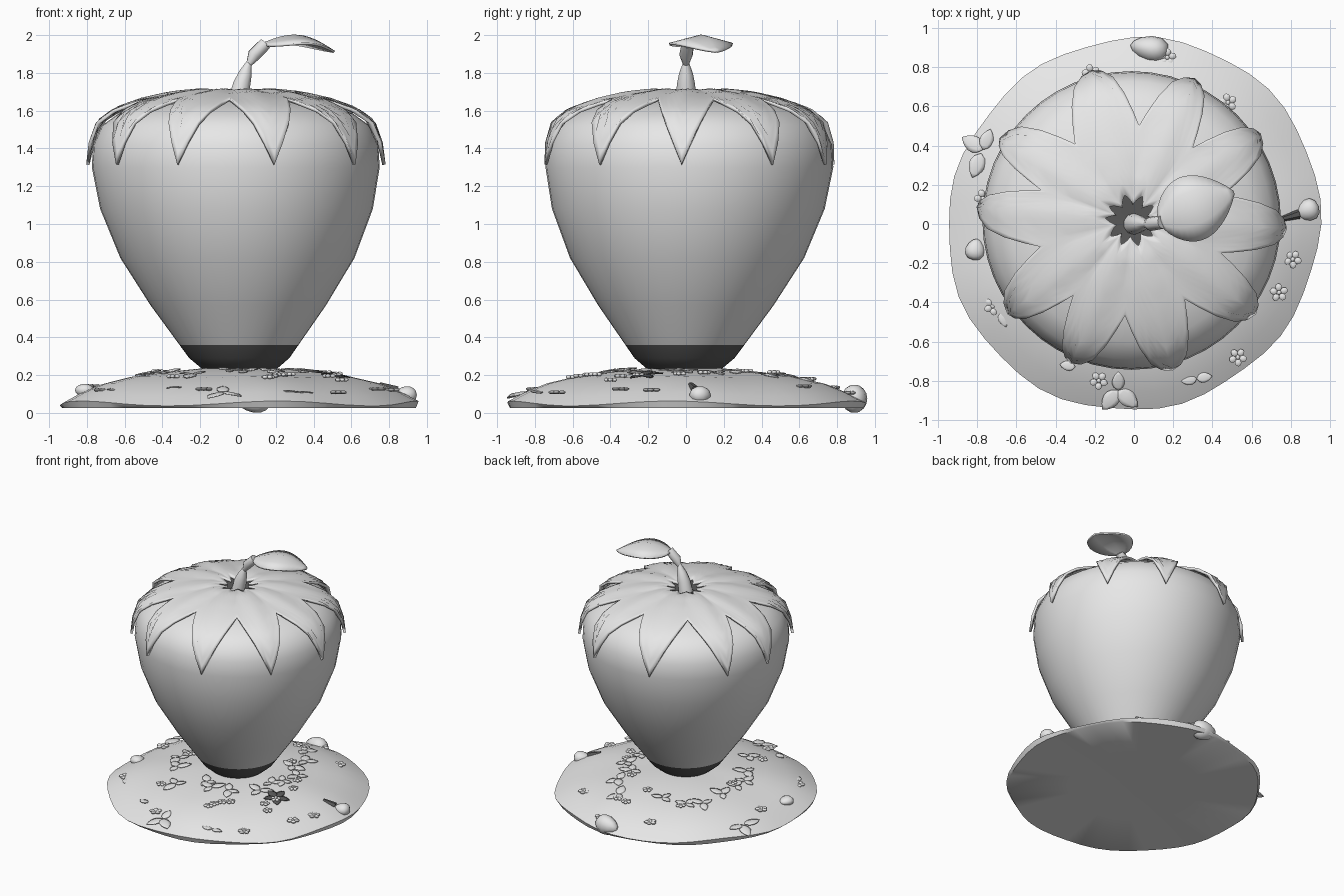
import bpy, bmesh, math, random
from math import sin, cos, pi, radians
from mathutils import Vector, Matrix

random.seed(4)
if "Cube" in bpy.data.objects:
    bpy.data.objects.remove(bpy.data.objects["Cube"])


def material(name, v):
    m = bpy.data.materials.new(name)
    m.use_nodes = True
    m.diffuse_color = (v, v, v, 1)
    m.node_tree.nodes["Principled BSDF"].inputs["Base Color"].default_value = (v, v, v, 1)
    return m


LIGHT = material("light grey", 0.8)
DARK = material("dark grey", 0.1)
CENTRE = Vector((-0.012, 0.018, 0))
FOOT = Vector((0.012, -0.015, 0))


def finish(name, bm, angle=50, mats=(LIGHT,), fix=True):
    if fix:
        bmesh.ops.recalc_face_normals(bm, faces=bm.faces)
    me = bpy.data.meshes.new(name)
    bm.to_mesh(me)
    bm.free()
    ob = bpy.data.objects.new(name, me)
    bpy.context.collection.objects.link(ob)
    for m in mats:
        me.materials.append(m)
    bpy.ops.object.select_all(action='DESELECT')
    ob.select_set(True)
    bpy.context.view_layer.objects.active = ob
    bpy.ops.object.shade_smooth_by_angle(angle=radians(angle))
    return ob


def skin(bm, rows, closed=True):
    """Bridge rows of points with quads."""
    vs = [[bm.verts.new(p) for p in row] for row in rows]
    n = len(rows[0])
    for a, b in zip(vs, vs[1:]):
        for i in range(n if closed else n - 1):
            j = (i + 1) % n
            bm.faces.new((a[i], a[j], b[j], b[i]))
    return vs


def ring(r, z, n, centre):
    return [centre + Vector((r * cos(2 * pi * i / n), r * sin(2 * pi * i / n), z)) for i in range(n)]


# Fruit body, leaning slightly, with a dark underside and a dark crown hollow
BODY = [(.07, .2), (.2, .235), (.265, .29), (.315, .36), (.465, .57), (.62, .82), (.722, 1.08),
        (.762, 1.3), (.755, 1.42), (.71, 1.52), (.62, 1.585), (.48, 1.632), (.3, 1.662), (.15, 1.668), (.03, 1.65)]
bm = bmesh.new()
rows = skin(bm, [ring(r, z, 48, FOOT.lerp(CENTRE, min(1, z / 1.3))) for r, z in BODY])
bm.faces.new(rows[0])
bm.faces.new(rows[-1])
for f in bm.faces:
    c = f.calc_center_median()
    f.material_index = int(c.z < .36 or (c.z > 1.6 and (c - CENTRE).xy.length < .29))
finish("fruit_body", bm, 60, (LIGHT, DARK))

# Crown of ten pointed leaves draped over the top
CAP = [(.04, 1.69), (.2, 1.708), (.35, 1.69), (.5, 1.655), (.64, 1.605), (.73, 1.54), (.77, 1.43), (.785, 1.32)]


def drape(s):
    """Point (radius, height) at distance s along the crown profile."""
    for (r0, z0), (r1, z1) in zip(CAP, CAP[1:]):
        d = math.hypot(r1 - r0, z1 - z0)
        if s <= d or (r1, z1) == CAP[-1]:
            return r0 + (r1 - r0) * s / d, z0 + (z1 - z0) * s / d
        s -= d


TIPS = [-3, 34, 66, 105, 148, 175, 217, 247, 285, 323]
STEPS, LEVELS = 5, 14
columns = []
for k, tip in enumerate(TIPS):
    before = TIPS[k - 1] - (360 if k == 0 else 0)
    after = TIPS[(k + 1) % 10] + (360 if k == 9 else 0)
    for i in range(-STEPS, STEPS):
        f = i / STEPS
        a = radians(tip + f * ((after - tip) if f > 0 else (tip - before)) / 2)
        near = 1 - abs(f)
        columns.append((a, near, .04 + .055 * near, .45 + .51 * near ** 1.15))
grid = []
for j in range(LEVELS + 1):
    t = j / LEVELS
    row = []
    for a, near, inner, outer in columns:
        r, z = drape(inner + (outer - inner) * t)
        z += .012 * (near - .6) * sin(pi * t)
        row.append(CENTRE + Vector((r * cos(a), r * sin(a), z)))
    grid.append(row)
bm = bmesh.new()
skin(bm, grid)
for f in bm.faces:
    f.normal_update()
    if f.normal.dot(f.calc_center_median() - Vector((0, 0, 1))) < 0:
        f.normal_flip()
crown = finish("leaf_crown", bm, 40, fix=False)
solid = crown.modifiers.new("thickness", 'SOLIDIFY')
solid.thickness = .018
solid.offset = 0


# Stem in two tapered pieces with a pinched joint
def tube(name, path, mat=LIGHT, n=10):
    bm = bmesh.new()
    pts = [Vector(p[:3]) for p in path]
    loops = []
    for i, p in enumerate(pts):
        d = pts[min(i + 1, len(pts) - 1)] - pts[max(i - 1, 0)]
        q = d.to_track_quat('Z', 'Y')
        loops.append([p + q @ v for v in ring(path[i][3], 0, n, Vector())])
    vs = skin(bm, loops)
    bm.faces.new(vs[0])
    bm.faces.new(vs[-1])
    return finish(name, bm, 40, (mat,))


tube("stem_base", [(0, 0, 1.65, .055), (.02, 0, 1.74, .048), (.04, 0, 1.8, .036), (.06, 0, 1.86, .014)])
tube("stem_top", [(.055, 0, 1.84, .014), (.085, 0, 1.895, .036), (.145, .01, 1.955, .034)])


# Leaves: pointed blades with a raised midrib
def blade(name, length, width, matrix, arch=.12, fold=.1, n=10, thick=.008, mat=LIGHT):
    bm = bmesh.new()
    rows = []
    for i in range(n + 1):
        t = i / n
        w = width / 2 * max(sin(pi * t ** .85), .02) ** .75
        z = arch * length * sin(pi * t)
        rows.append([matrix @ Vector((t * length, s * w, z - fold * abs(s) * w)) for s in (-1, -.5, 0, .5, 1)])
    skin(bm, rows, closed=False)
    for f in bm.faces:
        f.normal_update()
        if f.normal.z < 0:
            f.normal_flip()
    ob = finish(name, bm, 40, (mat,), False)
    m = ob.modifiers.new("thickness", 'SOLIDIFY')
    m.thickness = thick
    return ob


blade("stem_leaf", .42, .34, Matrix.Translation((.12, .012, 1.955)) @ Matrix.Rotation(radians(21), 4, 'Z')
      @ Matrix.Rotation(radians(5), 4, 'Y'), .155, .25, 14, .012)

# Wavy mound of ground
GROUND = [(0, .225), (.2, .235), (.4, .215), (.58, .19), (.74, .15), (.86, .1), (.95, .05)]


def ground_z(r):
    for (r0, z0), (r1, z1) in zip(GROUND, GROUND[1:]):
        if r <= r1:
            return z0 + (z1 - z0) * (r - r0) / (r1 - r0)
    return GROUND[-1][1]


bm = bmesh.new()
rows = []
for r, z in GROUND[1:] + [(.935, .025), (.5, .028)]:
    row = []
    for i in range(48):
        a = 2 * pi * i / 48
        k = r * (1 + .017 * sin(2 * a) + .008 * sin(9 * a + 1))
        dz = .013 * sin(5 * a + 2) * (r / .95) ** 2 if z > .04 else 0
        row.append((k * cos(a), k * sin(a), z + dz))
    rows.append(row)
vs = skin(bm, rows)
for loop, z in ((vs[0], .225), (vs[-1], .03)):
    c = bm.verts.new((0, 0, z))
    for i in range(48):
        bm.faces.new((loop[i], loop[(i + 1) % 48], c))
finish("ground_mound", bm, 50)


# Small berries lying on the ground
def berry(name, loc, size, turn):
    bm = bmesh.new()
    bmesh.ops.create_uvsphere(bm, u_segments=12, v_segments=8, radius=1)
    for v in bm.verts:
        v.co.yz *= 1 - .25 * v.co.x
    bm.transform(Matrix.Translation(loc) @ Matrix.Rotation(radians(turn), 4, 'Z') @ Matrix.Diagonal((*size, 1)))
    return finish(name, bm)


berry("back_berry", (.08, .895, .075), (.1, .066, .073), 170)
berry("left_berry", (.885, .07, .095), (.062, .055, .045), 200)
berry("right_berry", (-.81, -.13, .12), (.055, .05, .033), 80)
tube("left_berry_stalk", [(.75, .025, .15, .014), (.84, .05, .12, .024)], DARK, 6)


# Five-petalled flowers
def flower(name, x, y, size=.045):
    bm = bmesh.new()
    z = ground_z(math.hypot(x, y)) + .01
    for i in range(6):
        a = 2 * pi * i / 5 + x * 9
        d = size * .62 if i < 5 else 0
        s = size * (.45 if i < 5 else .3)
        bmesh.ops.create_uvsphere(bm, u_segments=8, v_segments=5, radius=1, matrix=Matrix.Translation(
            (x + d * cos(a), y + d * sin(a), z)) @ Matrix.Rotation(a, 4, 'Z') @ Matrix.Diagonal((s, s * .9, .01, 1)))
    return finish(name, bm)


for x, y in [(.81, -.18), (.74, -.35), (.48, .62), (-.72, -.42), (-.18, -.8), (-.22, .77), (.17, .85),
             (.53, -.68), (-.77, .13)]:
    flower("flower", x, y)


# Ground leaves, in sprigs near the rim and scattered under the fruit
def ground_leaf(x, y, length, turn, mat=LIGHT):
    r = math.hypot(x, y)
    lean = r * .35 * cos(radians(turn) - math.atan2(y, x))
    blade("ground_leaf", length, length * .65, Matrix.Translation((x, y, ground_z(r) + .01))
          @ Matrix.Rotation(radians(turn), 4, 'Z') @ Matrix.Rotation(lean, 4, 'Y'), .06, .15, 6, .006, mat)


for x, y, length, turn in [(-.77, .38, .13, 150), (-.78, .36, .13, 250), (-.77, .38, .11, 70),
                           (-.08, -.85, .13, 230), (-.08, -.85, .13, 320), (-.08, -.85, .1, 90),
                           (.32, -.79, .08, 10), (.32, -.79, .08, 190), (-.3, -.73, .08, 170),
                           (-.68, -.45, .08, 290)]:
    ground_leaf(x, y, length, turn)
for turn in range(20, 380, 72):
    ground_leaf(.5, -.22, .1, turn, DARK)
for i in range(18):
    a, r = i * 2.4, random.uniform(.32, .64)
    for k in range(3):
        ground_leaf(r * cos(a), r * sin(a), random.uniform(.07, .11), random.uniform(0, 60) + 120 * k)
for i in range(16):
    a, r = random.uniform(0, 2 * pi), random.uniform(.4, .7)
    flower("small_flower", r * cos(a), r * sin(a), .035)
